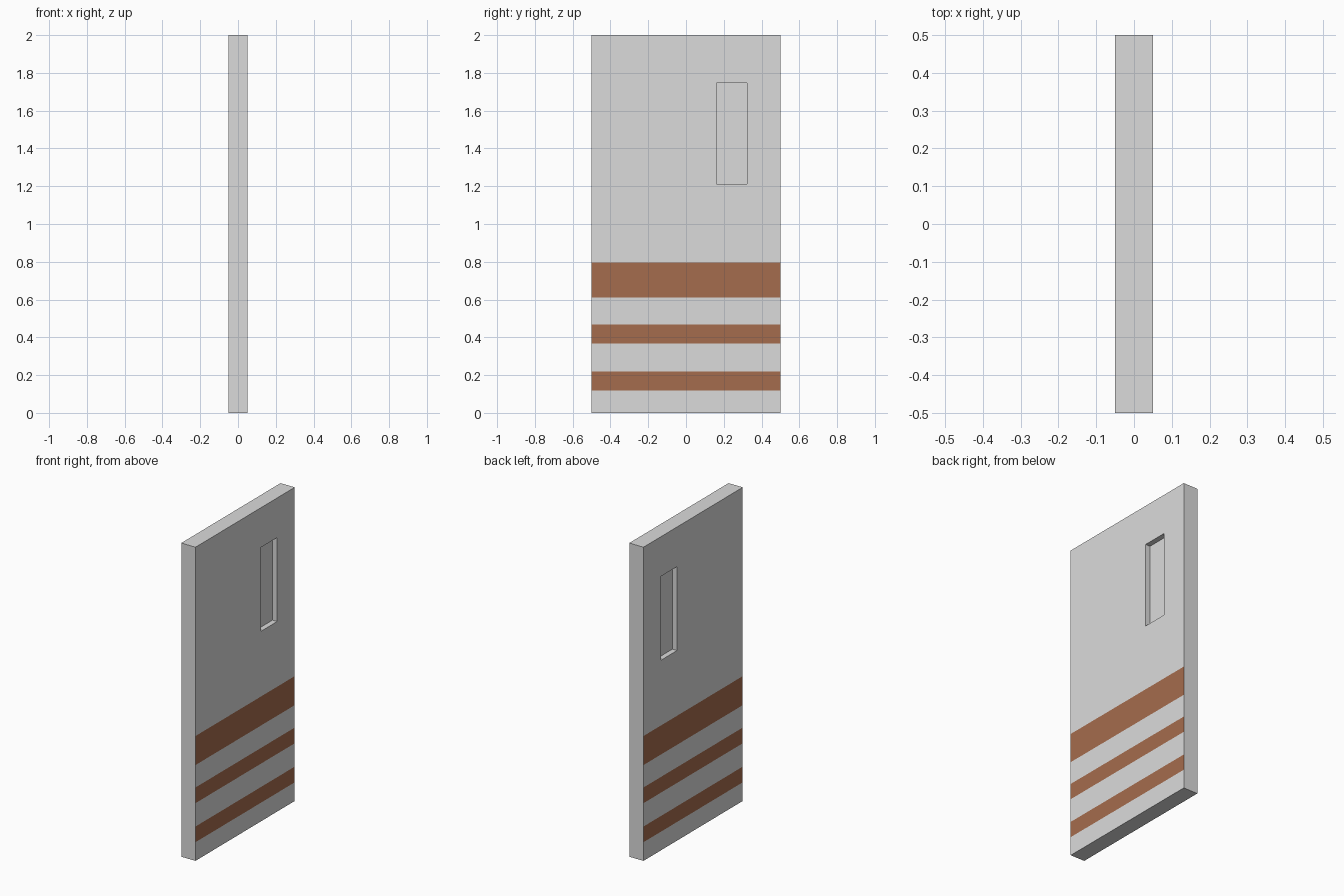
import bpy, bmesh
from mathutils import Vector

if "Cube" in bpy.data.objects:
    bpy.data.objects.remove(bpy.data.objects["Cube"])

THICK, WIDTH, HEIGHT = 0.1, 1.0, 2.0
STRIPES = [(0.119, 0.219), (0.368, 0.468), (0.611, 0.796)]
WIN_Y, WIN_Z, DEPTH = (0.162, 0.323), (1.212, 1.747), 0.033


def material(name, rgb):
    m = bpy.data.materials.new(name)
    m.diffuse_color = (*rgb, 1)
    m.use_nodes = True
    m.node_tree.nodes["Principled BSDF"].inputs["Base Color"].default_value = m.diffuse_color
    return m


# door slab
bm = bmesh.new()
bmesh.ops.create_cube(bm, size=1)
for v in bm.verts:
    v.co = Vector((v.co.x * THICK, v.co.y * WIDTH, (v.co.z + 0.5) * HEIGHT))


def cut(axis, value):
    normal, point = Vector((0, 0, 0)), Vector((0, 0, 0))
    normal[axis], point[axis] = 1, value
    bmesh.ops.bisect_plane(bm, geom=bm.verts[:] + bm.edges[:] + bm.faces[:],
                           plane_co=point, plane_no=normal)


for z in [z for s in STRIPES for z in s] + list(WIN_Z):
    cut(2, z)
for y in WIN_Y:
    cut(1, y)

# painted stripes on the two broad sides
bm.normal_update()
for f in bm.faces:
    z = f.calc_center_median().z
    if abs(f.normal.x) > 0.9 and any(a < z < b for a, b in STRIPES):
        f.material_index = 1

# recessed window on both sides
for side in (-1, 1):
    pane = []
    for f in bm.faces:
        c = f.calc_center_median()
        if f.normal.x * side > 0.9 and WIN_Y[0] < c.y < WIN_Y[1] and WIN_Z[0] < c.z < WIN_Z[1]:
            pane.append(f)
    new = bmesh.ops.extrude_face_region(bm, geom=pane)["geom"]
    bmesh.ops.delete(bm, geom=[f for f in pane if f.is_valid], context='FACES_ONLY')
    bmesh.ops.translate(bm, verts=[g for g in new if isinstance(g, bmesh.types.BMVert)],
                        vec=(-side * DEPTH, 0, 0))
    bm.normal_update()
bmesh.ops.recalc_face_normals(bm, faces=bm.faces[:])

mesh = bpy.data.meshes.new("door")
bm.to_mesh(mesh)
bm.free()
mesh.materials.append(material("light grey", (0.71, 0.71, 0.71)))
mesh.materials.append(material("rust brown", (0.376, 0.15, 0.074)))
bpy.context.collection.objects.link(bpy.data.objects.new("door", mesh))
